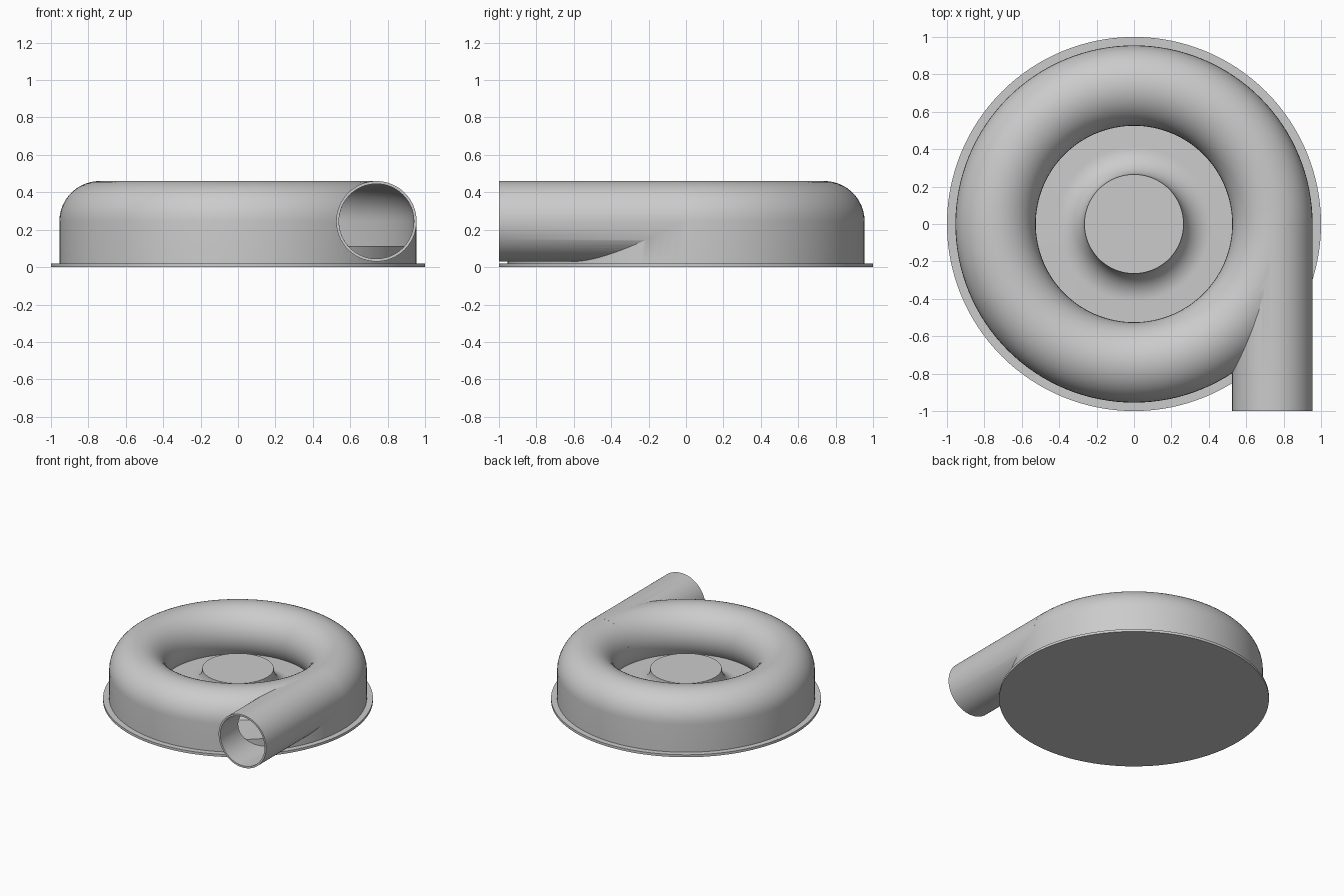
import bpy, bmesh
from math import sin, cos, pi, radians, asin
from mathutils import Matrix

cube = bpy.data.objects.get("Cube")
if cube:
    bpy.data.objects.remove(cube, do_unlink=True)

grey = bpy.data.materials.new("metal grey")
grey.use_nodes = True
colour = (0.6, 0.6, 0.6, 1)
grey.diffuse_color = colour
grey.node_tree.nodes["Principled BSDF"].inputs["Base Color"].default_value = colour

RING, MID = 0.74, 0.245          # centre line of the ring and its height
OUTER, WALL = 0.215, 0.015       # tube radius and wall thickness
FLOOR, BASE = 0.112, 0.02        # rotor disc top and flange top


def add_object(name, bm):
    bmesh.ops.remove_doubles(bm, verts=bm.verts, dist=1e-5)
    bmesh.ops.recalc_face_normals(bm, faces=bm.faces)
    mesh = bpy.data.meshes.new(name)
    bm.to_mesh(mesh)
    bm.free()
    ob = bpy.data.objects.new(name, mesh)
    bpy.context.collection.objects.link(ob)
    mesh.materials.append(grey)
    return ob


def lathe(name, profile, closed=False, steps=128):
    """Spin (radius, height) points about z; closed joins last to first."""
    bm = bmesh.new()
    verts = [bm.verts.new((r, 0, z)) for r, z in profile]
    pairs = list(zip(verts, verts[1:]))
    if closed:
        pairs.append((verts[-1], verts[0]))
    edges = [bm.edges.new(p) for p in pairs]
    bmesh.ops.spin(bm, geom=verts + edges, cent=(0, 0, 0), axis=(0, 0, 1),
                   angle=2 * pi, steps=steps, use_merge=True)
    return add_object(name, bm)


def ring_profile(radius, bottom):
    """Straight outer wall, rounded over the top and tucked under inside."""
    end = pi + asin((MID - FLOOR) / radius)
    arc = [(RING + radius * cos(end * i / 28), MID + radius * sin(end * i / 28))
           for i in range(29)]
    return [(RING + radius, bottom)] + arc + [(arc[-1][0], bottom)]


def pipe(name, radius, start, end):
    bm = bmesh.new()
    place = Matrix.Translation((RING, (start + end) / 2, MID)) @ Matrix.Rotation(pi / 2, 4, 'X')
    bmesh.ops.create_cone(bm, cap_ends=True, segments=80, radius1=radius,
                          radius2=radius, depth=end - start, matrix=place)
    return add_object(name, bm)


def combine(target, tool, operation):
    mod = target.modifiers.new(operation.lower(), 'BOOLEAN')
    mod.object, mod.operation, mod.solver = tool, operation, 'EXACT'
    bpy.context.view_layer.objects.active = target
    bpy.ops.object.modifier_apply(modifier=mod.name)
    bpy.data.objects.remove(tool, do_unlink=True)


# Hollow volute casing with its tangential outlet pipe
casing = lathe("volute_casing", ring_profile(OUTER, BASE / 2), closed=True)
combine(casing, pipe("outlet_pipe", OUTER, -1, -0.01), 'UNION')
combine(casing, lathe("cavity", ring_profile(OUTER - WALL, 0), closed=True), 'DIFFERENCE')
combine(casing, pipe("outlet_bore", OUTER - WALL, -1.1, -0.02), 'DIFFERENCE')

# Rotor disc with a hub that flares into it
hub_r, hub_z = 0.265, 0.26
flare = hub_z - FLOOR
curve = [(hub_r + flare * (1 - cos(a)), hub_z - flare * sin(a))
         for a in (pi / 2 * i / 14 for i in range(15))]
rotor = lathe("rotor_hub", [(0, hub_z)] + curve
              + [(0.93, FLOOR), (0.93, BASE / 2), (0, BASE / 2)])

# Flat mounting flange
flange = lathe("base_flange", [(0, BASE), (1, BASE), (1, 0), (0, 0)])

for ob in (casing, rotor, flange):
    bpy.ops.object.select_all(action='DESELECT')
    ob.select_set(True)
    bpy.context.view_layer.objects.active = ob
    bpy.ops.object.shade_smooth_by_angle(angle=radians(30))
